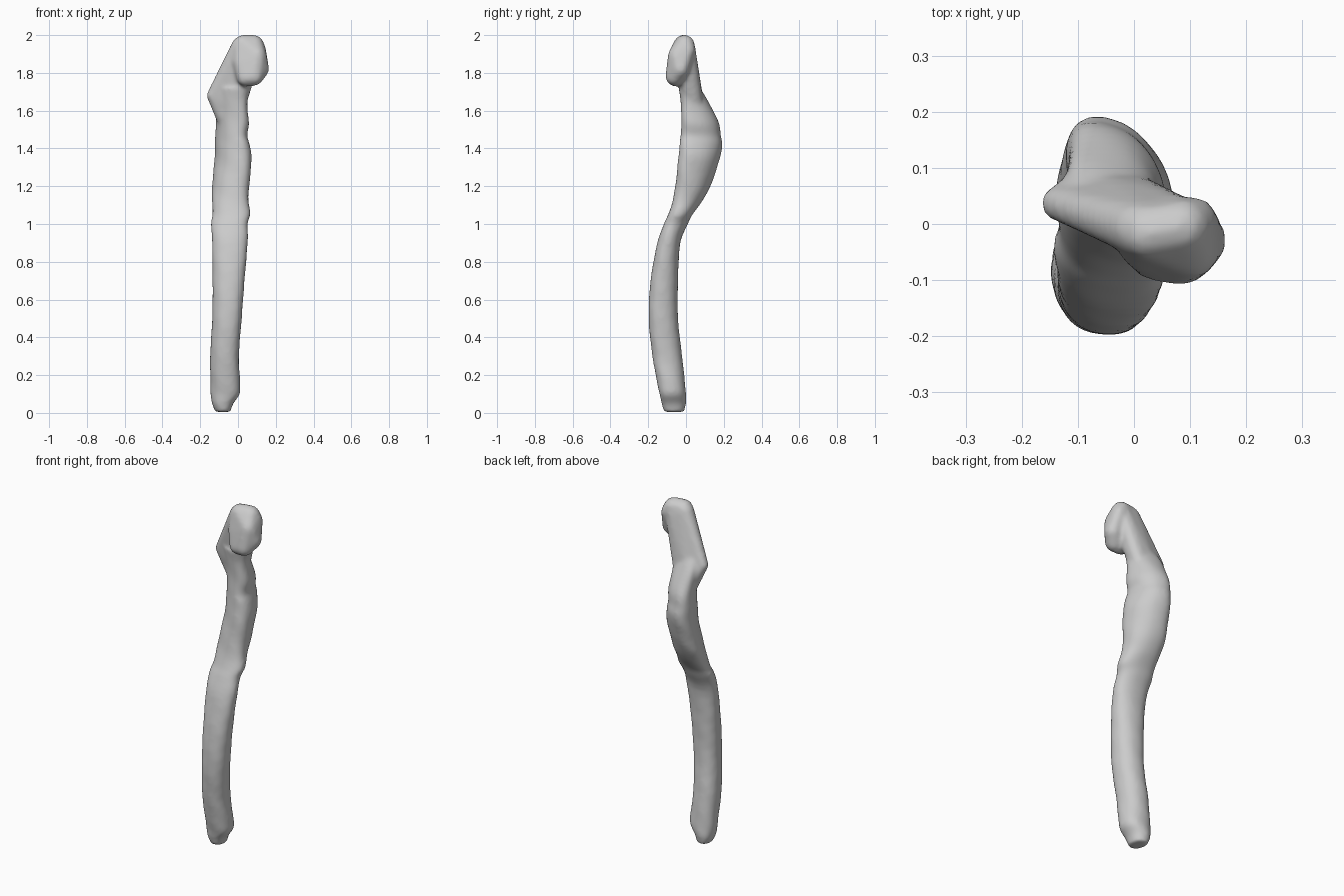
import bpy, bmesh, math

if "Cube" in bpy.data.objects:
    bpy.data.objects.remove(bpy.data.objects["Cube"])

# shaft sections: z, x min, x max, y min, y max
SHAFT = [
    (0.005, -.12, -.04, -.115, -.01), (0.05, -.138, -.025, -.13, .00),
    (0.10, -.145, .01, -.14, .00), (0.16, -.146, .012, -.153, -.005),
    (0.30, -.148, .005, -.178, -.02), (0.50, -.137, .02, -.198, -.042),
    (0.70, -.135, .035, -.188, -.042), (0.90, -.138, .052, -.152, -.03),
    (1.00, -.143, .052, -.117, .01), (1.05, -.136, .066, -.094, .035),
    (1.12, -.138, .056, -.072, .085), (1.20, -.138, .06, -.057, .13),
    (1.34, -.125, .072, -.042, .178), (1.42, -.122, .062, -.035, .192),
    (1.47, -.12, .05, -.028, .186), (1.53, -.118, .058, -.026, .176),
    (1.60, -.118, .052, -.026, .145), (1.66, -.12, .05, -.03, .112),
    (1.72, -.115, .05, -.04, .075)]
N = 28


def spline(p0, p1, p2, p3, t):
    return .5 * (2 * p1 + (p2 - p0) * t + (2 * p0 - 5 * p1 + 4 * p2 - p3) * t * t
                 + (3 * p1 - p0 - 3 * p2 + p3) * t ** 3)


def loft(bm):
    rows = []
    for i in range(len(SHAFT) - 1):
        k = [SHAFT[min(max(j, 0), len(SHAFT) - 1)] for j in range(i - 1, i + 3)]
        for s in range(4):
            rows.append([spline(*c, s / 4) for c in zip(*k)])
    rows.append(SHAFT[-1])
    prev = None
    for z, x0, x1, y0, y1 in rows:
        skew = -.12 - .28 * min(max((z - .9) / .4, 0), 1)
        ring = []
        for j in range(N):
            a = math.tau * j / N
            c, s = math.cos(a), math.sin(a + skew)
            c = math.copysign(abs(c) ** .9, c)
            s = math.copysign(abs(s) ** .9, s)
            ripple = 1 + .012 * math.sin(z * 42 + 3 * a)
            ring.append(bm.verts.new(((x0 + x1) / 2 + (x1 - x0) / 2 * c * ripple,
                                      (y0 + y1) / 2 + (y1 - y0) / 2 * s * ripple, z)))
        if prev:
            for j in range(N):
                bm.faces.new((prev[j], prev[(j + 1) % N], ring[(j + 1) % N], ring[j]))
        else:
            bm.faces.new(ring[::-1])
        prev = ring
    bm.faces.new(prev)


def hull(bm, balls):
    # convex skin around a set of balls
    part = bmesh.new()
    for x, y, z, r in balls:
        new = bmesh.ops.create_icosphere(part, subdivisions=2, radius=r)["verts"]
        bmesh.ops.translate(part, verts=new, vec=(x, y, z))
    res = bmesh.ops.convex_hull(part, input=part.verts[:])
    junk = {g for g in res["geom_interior"] + res["geom_unused"]
            if isinstance(g, bmesh.types.BMVert)}
    bmesh.ops.delete(part, geom=list(junk), context='VERTS')
    tmp = bpy.data.meshes.new("tmp")
    part.to_mesh(tmp)
    part.free()
    bm.from_mesh(tmp)
    bpy.data.meshes.remove(tmp)


bm = bmesh.new()
loft(bm)
# rounded head leaning to the front right
hull(bm, [(.04, -.055, 1.775, .048), (.085, -.06, 1.78, .05), (.118, -.03, 1.82, .048),
          (.10, -.045, 1.89, .052), (.025, -.015, 1.95, .052), (.085, -.005, 1.95, .052),
          (.105, .005, 1.92, .045), (.02, -.035, 1.86, .05)])
# sloping neck from the head down to the side knob
hull(bm, [(-.135, .037, 1.68, .032), (-.07, .045, 1.64, .05), (.0, .04, 1.65, .05),
          (.015, -.01, 1.94, .052), (.08, .0, 1.93, .05), (.04, .0, 1.78, .048)])
# side knob blending into the shaft
hull(bm, [(-.135, .037, 1.68, .032), (-.07, .06, 1.57, .05), (-.03, .06, 1.63, .05)])

mesh = bpy.data.meshes.new("long_bone")
bm.to_mesh(mesh)
bm.free()
bone = bpy.data.objects.new("long_bone", mesh)
bpy.context.collection.objects.link(bone)

# fuse the parts and soften the joins
fuse = bone.modifiers.new("fuse", 'REMESH')
fuse.mode = 'VOXEL'
fuse.voxel_size = .01
fuse.use_smooth_shade = True
soft = bone.modifiers.new("soften", 'SMOOTH')
soft.factor = .5
soft.iterations = 8
